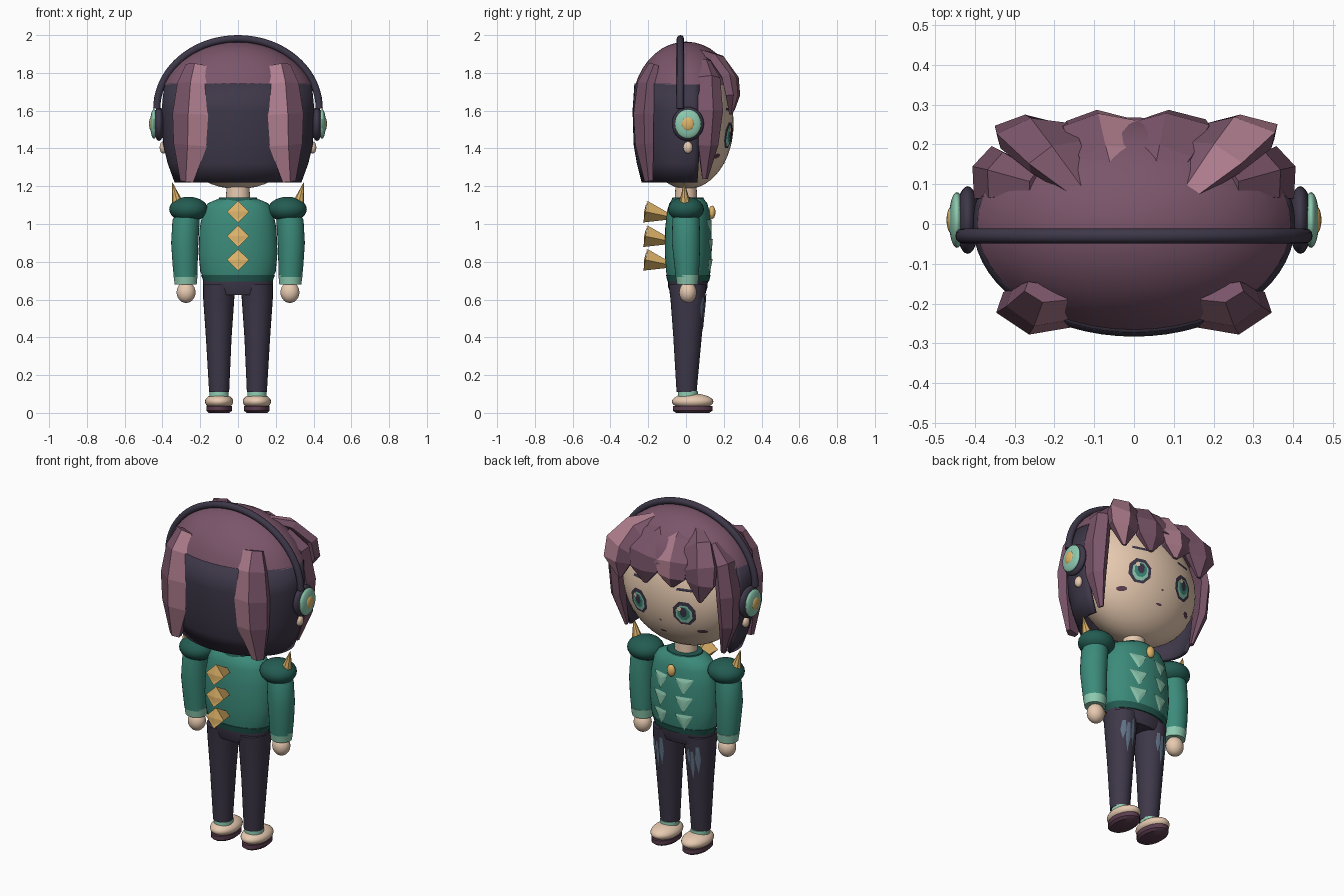
import bpy, bmesh
from math import sin, cos, pi, radians, sqrt
from mathutils import Vector, Matrix
from mathutils.bvhtree import BVHTree

cube = bpy.data.objects.get("Cube")
if cube:
    bpy.data.objects.remove(cube)


def material(name, *rgb):
    col = [(c / 255) ** 2.2 for c in rgb] + [1]
    m = bpy.data.materials.new(name)
    m.use_nodes = True
    m.diffuse_color = col
    m.node_tree.nodes["Principled BSDF"].inputs["Base Color"].default_value = col
    return m


HAIR = material("plum hair", 122, 86, 106)
PINK = material("pink streak", 176, 126, 142)
DARK = material("dark violet", 64, 58, 74)
SKIN = material("skin", 232, 202, 176)
GREEN = material("green knit", 62, 138, 122)
PINE = material("dark green", 40, 92, 83)
MINT = material("mint", 140, 200, 174)
GOLD = material("gold", 222, 178, 104)
BLUE = material("worn denim", 96, 114, 134)
PLUM = material("deep plum", 92, 64, 80)


def finish(name, bm, *mats, smooth=True, recalc=True):
    if recalc:
        bmesh.ops.recalc_face_normals(bm, faces=bm.faces)
    me = bpy.data.meshes.new(name)
    bm.to_mesh(me)
    bm.free()
    for m in mats:
        me.materials.append(m)
    ob = bpy.data.objects.new(name, me)
    bpy.context.collection.objects.link(ob)
    if smooth:
        bpy.ops.object.select_all(action="DESELECT")
        ob.select_set(True)
        bpy.context.view_layer.objects.active = ob
        bpy.ops.object.shade_smooth_by_angle(angle=radians(40))
    return ob


def skin_rings(bm, rings):
    """Bridge closed rings of vertices and cap both ends."""
    n = len(rings[0])
    for a, b in zip(rings, rings[1:]):
        for i in range(n):
            f = bm.faces.new((a[i], a[(i + 1) % n], b[(i + 1) % n], b[i]))
            f.material_index = int(i == 2)
    bm.faces.new(rings[0])
    bm.faces.new(rings[-1])


def stack(name, mat, rings, n=28):
    """Loft of ellipses (cx, cy, z, rx, ry)."""
    bm = bmesh.new()
    loops = [[bm.verts.new((cx + rx * cos(2 * pi * i / n), cy + ry * sin(2 * pi * i / n), z))
              for i in range(n)] for cx, cy, z, rx, ry in rings]
    skin_rings(bm, loops)
    for f in bm.faces:
        f.material_index = 0
    return finish(name, bm, mat)


def ball(name, mat, centre, radii, seg=28):
    bm = bmesh.new()
    bmesh.ops.create_uvsphere(bm, u_segments=seg, v_segments=seg // 2, radius=1,
                              matrix=Matrix.Translation(centre) @ Matrix.Diagonal((*radii, 1)))
    return finish(name, bm, mat)


def spike(name, base, tip, r1, r2, sides):
    base, tip = Vector(base), Vector(tip)
    axis = tip - base
    bm = bmesh.new()
    turn = Vector((0, 0, 1)).rotation_difference(axis).to_matrix().to_4x4()
    bmesh.ops.create_cone(bm, cap_ends=True, segments=sides, radius1=r1, radius2=r2,
                          depth=axis.length, matrix=Matrix.Translation((base + tip) / 2) @ turn)
    return finish(name, bm, GOLD, smooth=sides > 4)


SECTION = [(-0.9, -0.6), (-1, 0.3), (-0.1, 1), (1, 0.4), (0.9, -0.6)]


def lock(name, path, sizes, across, mirror=1, streak=False):
    """Faceted strand of hair swept down a path; sizes are (half width, depth)."""
    pts = [Vector(p) for p in path]
    bm = bmesh.new()
    rings = []
    for i, (p, (w, d)) in enumerate(zip(pts, sizes)):
        t = (pts[min(i + 1, len(pts) - 1)] - pts[max(i - 1, 0)]).normalized()
        u = Vector(across)
        u = (u - t * u.dot(t)).normalized()
        v = u.cross(t)
        ring = [p + u * a * w + v * b * d for a, b in SECTION]
        rings.append([bm.verts.new((q.x * mirror, q.y, q.z)) for q in ring])
    skin_rings(bm, rings)
    return finish(name, bm, HAIR, PINK if streak else HAIR, smooth=False)


def decal(name, mat, target, shape, lift):
    """Thin patch laid on the +y side of a target; shape is a list of (x, z)."""
    me = target.data
    tree = BVHTree.FromPolygons([v.co for v in me.vertices], [p.vertices for p in me.polygons])
    bm = bmesh.new()

    def put(x, z):
        hit = tree.ray_cast(Vector((x, 2, z)), Vector((0, -1, 0)))[0]
        return bm.verts.new((x, (hit.y if hit else 0) + lift, z))
    n = len(shape)
    mx, mz = sum(p[0] for p in shape) / n, sum(p[1] for p in shape) / n
    outer = [put(x, z) for x, z in shape]
    inner = [put((x + mx) / 2, (z + mz) / 2) for x, z in shape]
    hub = put(mx, mz)
    for i in range(n):
        j = (i + 1) % n
        bm.faces.new((outer[j], outer[i], inner[i], inner[j]))
        bm.faces.new((inner[j], inner[i], hub))
    return finish(name, bm, mat, smooth=False, recalc=False)


def oval(x, z, rx, rz, n=8):
    return [(x + rx * cos(2 * pi * (i + 0.5) / n), z + rz * sin(2 * pi * (i + 0.5) / n)) for i in range(n)]


# Head, neck and hair cap
head = ball("head", SKIN, (0, 0.005, 1.53), (0.37, 0.247, 0.345), 48)
stack("neck", SKIN, [(0, 0, 1.08, 0.065, 0.06), (0, 0, 1.24, 0.06, 0.055)])
stack("hair_cap", HAIR, [(0, 0, 1.62 + 0.345 * sin(a), 0.42 * cos(a), 0.285 * cos(a))
                         for a in [radians(d) for d in (20, 28, 36, 45, 54, 63, 72, 80, 86, 89)]], 48)

# Dark back hair shell, open at the face
bm = bmesh.new()
rows = [[bm.verts.new((0.405 * s * cos(a), 0.283 * s * sin(a), z))
         for a in [radians(165 + 210 * i / 36) for i in range(37)]]
        for z, s in ((1.22, 0.83), (1.32, 0.92), (1.42, 0.98), (1.6, 1.0), (1.745, 0.965))]
for a, b in zip(rows, rows[1:]):
    for i in range(36):
        bm.faces.new((a[i], a[i + 1], b[i + 1], b[i]))
shell = finish("back_hair", bm, DARK, recalc=False)
thick = shell.modifiers.new("thickness", "SOLIDIFY")
thick.thickness = 0.02

# Fringe
for i, (x, tip, streak) in enumerate([(-0.25, 1.57, False), (-0.08, 1.62, True),
                                      (0.09, 1.6, False), (0.26, 1.58, True)]):
    out = 0.012 if i in (1, 2) else 0
    lock(f"fringe_{i + 1}",
         [(x * 0.5, 0.08, 1.91), (x * 0.8, 0.17, 1.86), (x, 0.225 + out, 1.76),
          (x * 1.06, 0.235 + out, 1.68), (x * 1.02, 0.235 + out, tip)],
         [(0.03, 0.02), (0.075, 0.04), (0.1, 0.045), (0.085, 0.04), (0.012, 0.01)],
         (1, 0, 0), streak=streak)

# Mirrored parts
for s, side in ((1, "left"), (-1, "right")):
    lock(f"{side}_side_lock",
         [(0.25, 0.1, 1.86), (0.335, 0.12, 1.77), (0.365, 0.125, 1.6), (0.36, 0.115, 1.42), (0.315, 0.1, 1.24)],
         [(0.03, 0.02), (0.06, 0.04), (0.07, 0.045), (0.055, 0.04), (0.015, 0.012)],
         (0.3, -1, 0), s)
    lock(f"{side}_back_lock",
         [(0.22, -0.17, 1.84), (0.235, -0.205, 1.74), (0.245, -0.22, 1.58), (0.25, -0.215, 1.42), (0.27, -0.195, 1.225)],
         [(0.055, 0.03), (0.085, 0.055), (0.1, 0.06), (0.09, 0.055), (0.035, 0.025)],
         (-1, -0.15, 0), s, True)

    # Headphones and ear lobe
    ball(f"{side}_ear_pad", DARK, (s * 0.418, 0.01, 1.53), (0.03, 0.085, 0.09))
    ball(f"{side}_ear_ring", MINT, (s * 0.445, 0.01, 1.53), (0.02, 0.07, 0.078))
    ball(f"{side}_ear_button", GOLD, (s * 0.458, 0.01, 1.53), (0.013, 0.034, 0.037))
    ball(f"{side}_ear_lobe", SKIN, (s * 0.395, 0.01, 1.405), (0.02, 0.025, 0.032), 16)

    # Face details
    x = s * 0.147
    for k, (part, mat, dx, dz, rx, rz) in enumerate([
            ("eye_rim", DARK, 0, 0, 0.066, 0.074), ("iris_edge", MINT, 0, -0.004, 0.047, 0.056),
            ("iris", GREEN, 0, 0.002, 0.036, 0.042), ("pupil", DARK, 0, 0.01, 0.02, 0.03),
            ("eye_glint", SKIN, 0.022, 0.03, 0.013, 0.014)]):
        decal(f"{side}_{part}", mat, head, oval(x + dx, 1.47 + dz, rx, rz), 0.003 + 0.002 * k)
    decal(f"{side}_blush", PLUM, head, oval(s * 0.222, 1.36, 0.026, 0.013), 0.004)
    decal(f"{side}_brow", DARK, head, [(x - 0.045, 1.6), (x + 0.045, 1.6), (x + 0.04, 1.615), (x - 0.04, 1.615)], 0.004)

    # Arm, cuff, hand and spiked shoulder pad
    stack(f"{side}_sleeve", GREEN, [(s * 0.25, 0, 1.1, 0.06, 0.06), (s * 0.275, 0, 1.02, 0.072, 0.072),
                                    (s * 0.282, 0, 0.9, 0.072, 0.075), (s * 0.28, 0.005, 0.78, 0.066, 0.066),
                                    (s * 0.278, 0.005, 0.72, 0.062, 0.06)])
    stack(f"{side}_cuff", MINT, [(s * 0.278, 0.007, 0.73, 0.064, 0.062), (s * 0.277, 0.007, 0.68, 0.058, 0.055)])
    ball(f"{side}_hand", SKIN, (s * 0.275, 0.01, 0.638), (0.05, 0.046, 0.056))
    ball(f"{side}_shoulder_pad", PINE, (s * 0.262, 0, 1.078), (0.102, 0.095, 0.066))
    spike(f"{side}_shoulder_spike", (s * 0.318, -0.005, 1.1), (s * 0.348, -0.01, 1.22), 0.034, 0.001, 8)

    # Leg, sock and shoe
    leg = stack(f"{side}_leg", DARK, [(s * 0.1, 0.008, 0.68, 0.085, 0.1), (s * 0.102, 0.01, 0.6, 0.082, 0.092),
                                      (s * 0.102, 0.008, 0.4, 0.068, 0.075), (s * 0.1, 0.003, 0.11, 0.053, 0.053)])
    for k, (dx, top, low) in enumerate([(-0.025, 0.63, 0.47), (0.005, 0.6, 0.43), (0.03, 0.61, 0.5)]):
        cx = s * 0.115 + dx
        mid = (top + low) / 2
        decal(f"{side}_wear_{k + 1}", BLUE, leg,
              [(cx - 0.008, top), (cx - 0.013, mid), (cx, low), (cx + 0.013, mid), (cx + 0.008, top)], 0.004)
    stack(f"{side}_sock", MINT, [(s * 0.1, 0.01, 0.06, 0.052, 0.056), (s * 0.1, 0.01, 0.115, 0.05, 0.052)])
    ball(f"{side}_shoe", SKIN, (s * 0.1, 0.035, 0.06), (0.075, 0.11, 0.042))
    stack(f"{side}_sole", PLUM, [(s * 0.1, 0.035, 0, 0.055, 0.088), (s * 0.1, 0.035, 0.012, 0.068, 0.105),
                                 (s * 0.1, 0.035, 0.036, 0.068, 0.105)])

# Headband
curve = bpy.data.curves.new("headband", "CURVE")
curve.dimensions = "3D"
curve.bevel_depth = 0.019
curve.use_fill_caps = True
line = curve.splines.new("POLY")
line.points.add(40)
for i, p in enumerate(line.points):
    a = pi * i / 40
    p.co = (0.43 * cos(a), -0.03, 1.61 + 0.371 * sin(a), 1)
curve.materials.append(DARK)
bpy.context.collection.objects.link(bpy.data.objects.new("headband", curve))

# Nose and mouth
decal("nose", PLUM, head, oval(0, 1.4, 0.007, 0.006), 0.004)
decal("mouth", PLUM, head, oval(0, 1.325, 0.02, 0.006), 0.004)

# Jumper
torso = stack("jumper", GREEN, [(0, 0.012, z, rx, ry) for z, rx, ry in (
    (0.7, 0.178, 0.108), (0.75, 0.2, 0.118), (0.85, 0.209, 0.124), (0.98, 0.203, 0.122),
    (1.07, 0.185, 0.112), (1.11, 0.16, 0.1), (1.135, 0.1, 0.08))], 40)
stack("jumper_hem", PINE, [(0, 0.012, 0.695, 0.182, 0.11), (0, 0.012, 0.73, 0.196, 0.118)], 40)
stack("collar", PINE, [(0, 0.01, 1.09, 0.118, 0.1), (0, 0.01, 1.14, 0.1, 0.082)])
stack("hips", DARK, [(0, 0.01, 0.625, 0.175, 0.09), (0, 0.01, 0.665, 0.184, 0.104), (0, 0.01, 0.705, 0.184, 0.106)])
ball("pendant", GOLD, (0, 0.138, 1.062), (0.025, 0.018, 0.035), 16)
for row, z in enumerate((0.98, 0.875, 0.77)):
    for x in (-0.075, 0.075):
        decal(f"chest_triangle_{row + 1}", MINT, torso, [(x + 0.052, z + 0.045), (x, z - 0.045), (x - 0.052, z + 0.045)], 0.008)

# Back studs
for i, z in enumerate((1.065, 0.935, 0.81)):
    spike(f"back_stud_{i + 1}", (0, -0.215, z), (0, -0.095, z - 0.025), 0.058, 0.018, 4)
    spike(f"back_stud_face_{i + 1}", (0, -0.215, z), (0, -0.222, z + 0.001), 0.058, 0.001, 4)
